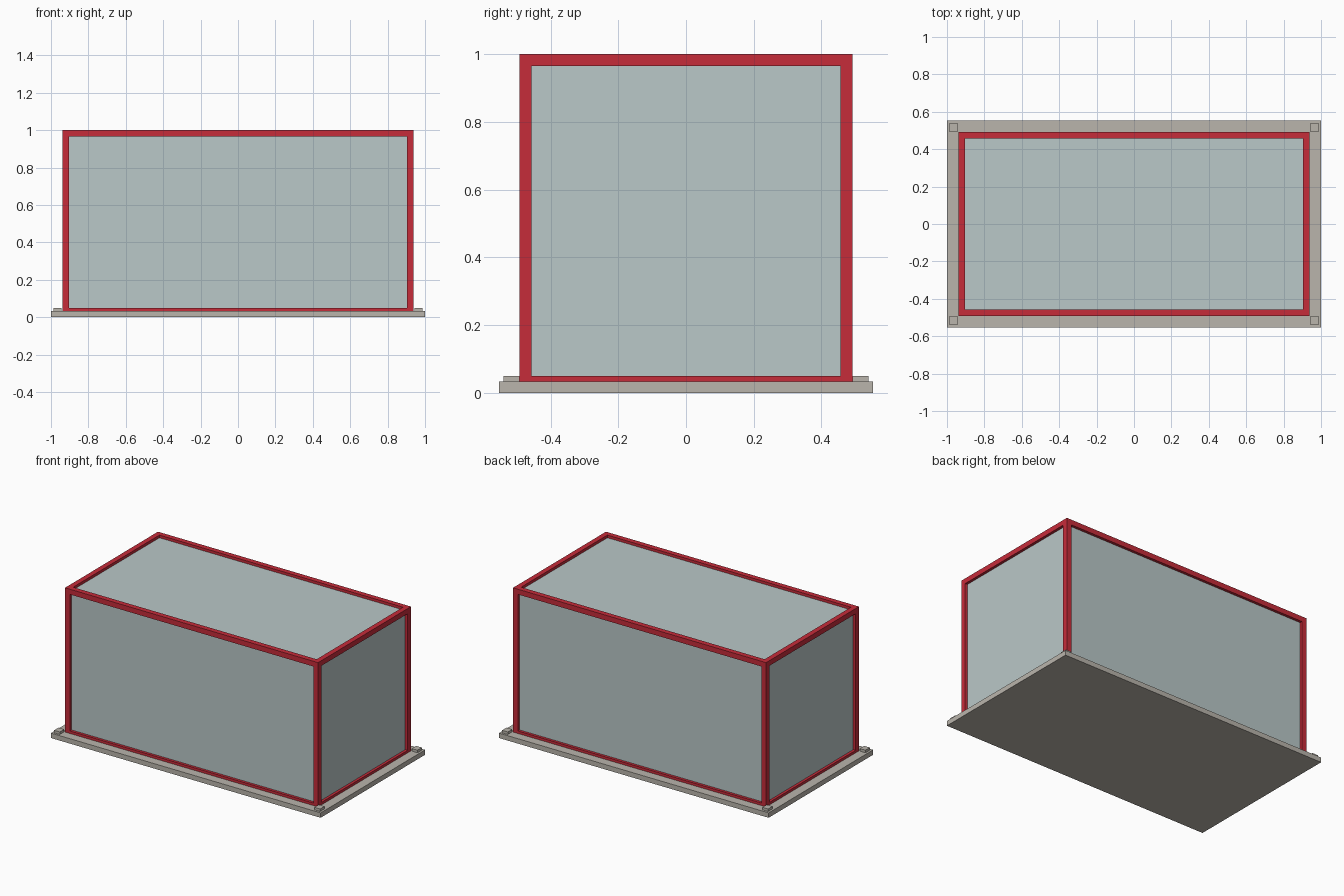
import bpy

cube = bpy.data.objects.get("Cube")
if cube:
    bpy.data.objects.remove(cube, do_unlink=True)


def material(name, rgb):
    m = bpy.data.materials.new(name)
    m.use_nodes = True
    m.diffuse_color = (*rgb, 1)
    m.node_tree.nodes["Principled BSDF"].inputs["Base Color"].default_value = (*rgb, 1)
    return m


RED = material("red paint", (0.565, 0.025, 0.042))
GLASS = material("pale glass", (0.491, 0.578, 0.578))
STONE = material("warm grey stone", (0.491, 0.462, 0.413))


def box(name, low, high, mat):
    """Axis-aligned box between two corners."""
    bpy.ops.mesh.primitive_cube_add(size=1)
    ob = bpy.context.object
    ob.name = name
    ob.location = [(a + b) / 2 for a, b in zip(low, high)]
    ob.scale = [b - a for a, b in zip(low, high)]
    bpy.ops.object.transform_apply(location=True, rotation=False, scale=True)
    ob.data.materials.append(mat)
    return ob


X, Y, TOP = 0.938, 0.492, 1.0   # outer half sizes of the frame
BAR = 0.035                     # frame bar thickness
FLOOR = 0.033                   # top of the base slab
RAIL = 0.05                     # top of the lower rails
INSET = 0.018                   # depth of the panes behind the frame
ix, iy = X - BAR, Y - BAR

# Base slab
box("base_slab", (-1, -0.553, 0), (1, 0.553, FLOOR), STONE)

# Corner posts and the small pads beside them
for sx, side in ((-1, "right"), (1, "left")):
    for sy, end in ((-1, "front"), (1, "back")):
        xs, ys = sorted((sx * ix, sx * X)), sorted((sy * iy, sy * Y))
        box(f"{end}_{side}_post", (xs[0], ys[0], FLOOR), (xs[1], ys[1], TOP), RED)
        xs, ys = sorted((sx * 0.944, sx * 0.986)), sorted((sy * 0.492, sy * 0.539))
        box(f"{end}_{side}_pad", (xs[0], ys[0], FLOOR), (xs[1], ys[1], RAIL), STONE)

# Upper and lower rails between the posts
for level, z0, z1 in (("lower", FLOOR, RAIL), ("upper", TOP - BAR, TOP)):
    for s, end, side in ((-1, "front", "right"), (1, "back", "left")):
        ys, xs = sorted((s * iy, s * Y)), sorted((s * ix, s * X))
        box(f"{level}_{end}_rail", (-ix, ys[0], z0), (ix, ys[1], z1), RED)
        box(f"{level}_{side}_rail", (xs[0], -iy, z0), (xs[1], iy, z1), RED)

# Glass panes set back inside the frame
px, py, pz, thick = X - INSET, Y - INSET, TOP - INSET, 0.008
for s, end, side in ((-1, "front", "right"), (1, "back", "left")):
    ys, xs = sorted((s * py, s * (py - thick))), sorted((s * px, s * (px - thick)))
    box(f"{end}_pane", (-ix, ys[0], RAIL), (ix, ys[1], TOP - BAR), GLASS)
    box(f"{side}_pane", (xs[0], -iy, RAIL), (xs[1], iy, TOP - BAR), GLASS)
box("roof_pane", (-ix, -iy, pz - thick), (ix, iy, pz), GLASS)
